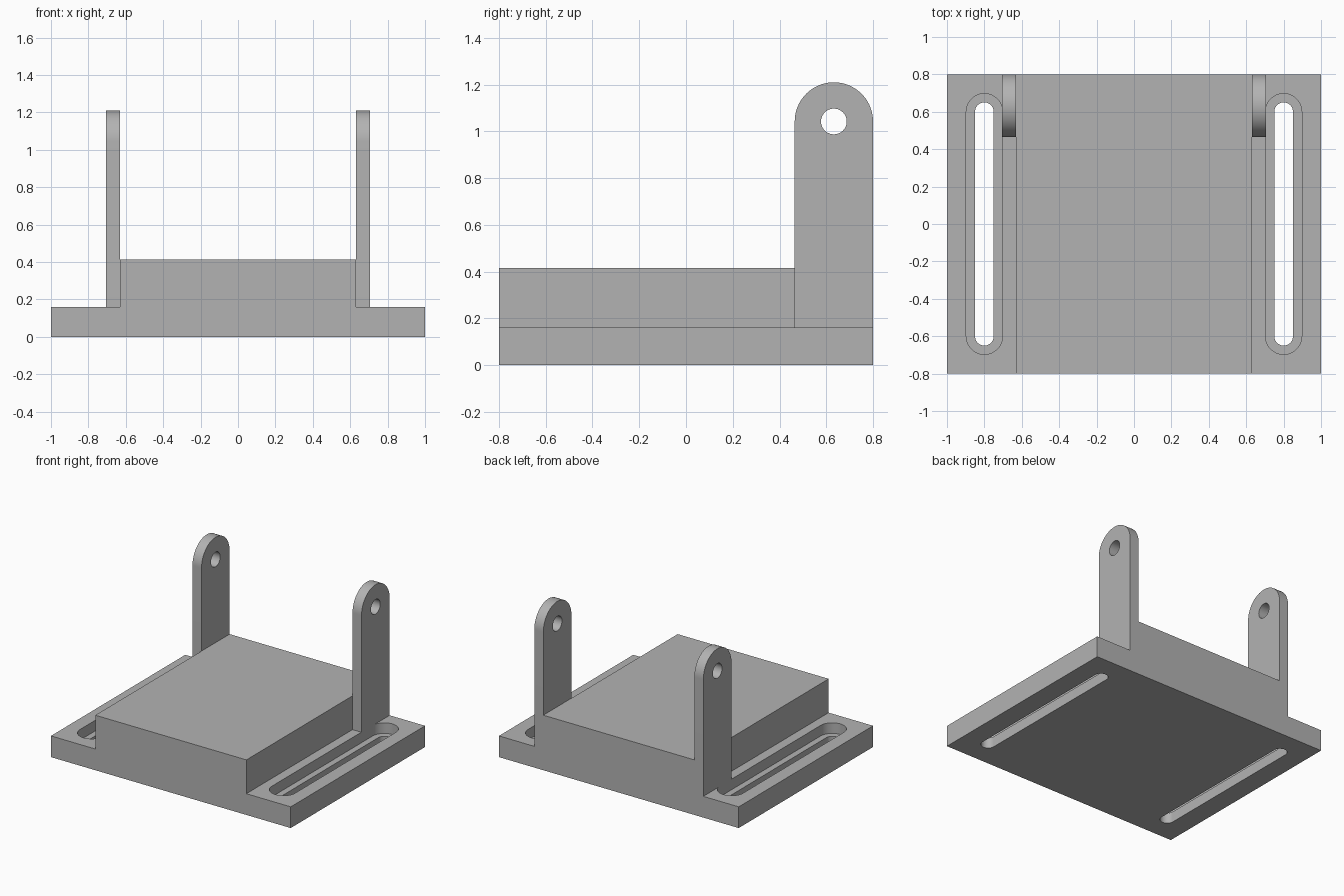
import bpy
import bmesh
from math import cos, sin, pi, radians
from mathutils import Vector

if "Cube" in bpy.data.objects:
    bpy.data.objects.remove(bpy.data.objects["Cube"], do_unlink=True)

grey = bpy.data.materials.new("plain_grey")
grey.use_nodes = True
grey.diffuse_color = (0.45, 0.45, 0.45, 1)
grey.node_tree.nodes["Principled BSDF"].inputs["Base Color"].default_value = (0.45, 0.45, 0.45, 1)


def arc(cx, cy, r, start, end, steps=24):
    """Points along an arc, angles in units of pi."""
    angles = [pi * (start + (end - start) * i / steps) for i in range(steps + 1)]
    return [(cx + r * cos(a), cy + r * sin(a)) for a in angles]


def prism(name, outline, place, depth):
    """Extrude a flat outline; place() turns its 2D points into 3D."""
    bm = bmesh.new()
    face = bm.faces.new([bm.verts.new(place(u, v)) for u, v in outline])
    extruded = bmesh.ops.extrude_face_region(bm, geom=[face])["geom"]
    moved = [g for g in extruded if isinstance(g, bmesh.types.BMVert)]
    bmesh.ops.translate(bm, verts=moved, vec=Vector(depth))
    bmesh.ops.recalc_face_normals(bm, faces=bm.faces)
    mesh = bpy.data.meshes.new(name)
    bm.to_mesh(mesh)
    bm.free()
    mesh.materials.append(grey)
    obj = bpy.data.objects.new(name, mesh)
    bpy.context.collection.objects.link(obj)
    return obj


def select_only(obj):
    bpy.ops.object.select_all(action="DESELECT")
    obj.select_set(True)
    bpy.context.view_layer.objects.active = obj


def cut(target, cutter):
    """Subtract the cutter and remove it."""
    mod = target.modifiers.new("cut", "BOOLEAN")
    mod.operation = "DIFFERENCE"
    mod.solver = "EXACT"
    mod.object = cutter
    select_only(target)
    bpy.ops.object.modifier_apply(modifier=mod.name)
    bpy.data.objects.remove(cutter, do_unlink=True)


def smooth(obj):
    select_only(obj)
    bpy.ops.object.shade_smooth_by_angle(angle=radians(30))


HALF_Y = 0.8
FLANGE_Z, BLOCK_Z, BLOCK_X = 0.16, 0.415, 0.63

# Stepped base: wide flanges with a raised centre block
right_half = [(1, 0), (1, FLANGE_Z), (BLOCK_X, FLANGE_Z), (BLOCK_X, BLOCK_Z)]
profile = right_half + [(-x, z) for x, z in reversed(right_half)]
base = prism("stepped_base", profile, lambda x, z: (x, -HALF_Y, z), (0, 2 * HALF_Y, 0))

# Counterbored adjustment slots through both flanges
for side in (-1, 1):
    for radius, bottom in ((0.097, 0.08), (0.05, -0.1)):
        outline = arc(side * 0.8, 0.6, radius, 0, 1) + arc(side * 0.8, -0.6, radius, 1, 2)
        cutter = prism("slot_cutter", outline, lambda x, y: (x, y, bottom), (0, 0, 0.4))
        cut(base, cutter)
smooth(base)

# Upright pivot arms with rounded tops and pin holes
ARM_Y, ARM_R, PIN_Z, ARM_T = 0.6325, 0.1675, 1.042, 0.075
for name, x0 in (("left_arm", BLOCK_X), ("right_arm", -BLOCK_X - ARM_T)):
    outline = [(ARM_Y - ARM_R, FLANGE_Z), (ARM_Y + ARM_R, FLANGE_Z)]
    outline += arc(ARM_Y, PIN_Z, ARM_R, 0, 1, 40)
    arm = prism(name, outline, lambda y, z: (x0, y, z), (ARM_T, 0, 0))
    hole = arc(ARM_Y, PIN_Z, 0.055, 0, 2, 40)[:-1]
    cut(arm, prism("pin_cutter", hole, lambda y, z: (x0 - 0.1, y, z), (ARM_T + 0.2, 0, 0)))
    smooth(arm)
